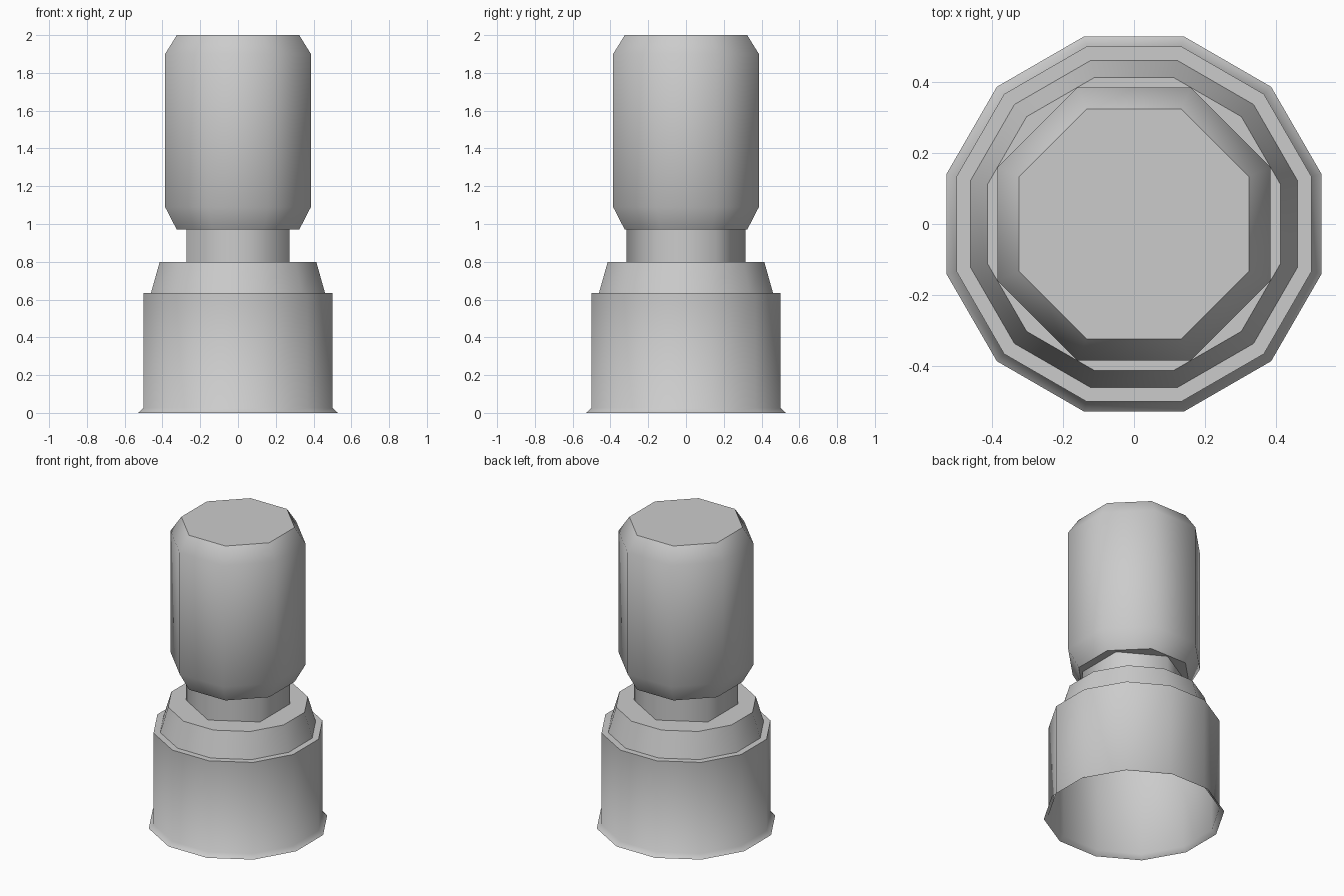
import bpy, bmesh
from math import pi, cos, sin, radians

if "Cube" in bpy.data.objects:
    bpy.data.objects.remove(bpy.data.objects["Cube"])


def turned(name, sides, profile, cap_bottom, cap_top, smooth_deg):
    """Low-poly turned part; profile is (flat-to-axis distance, z), flats face the axes."""
    bm = bmesh.new()
    rings = []
    for flat, z in profile:
        r = flat / cos(pi / sides)
        angles = [pi / sides + 2 * pi * i / sides for i in range(sides)]
        rings.append([bm.verts.new((r * cos(a), r * sin(a), z)) for a in angles])
    for low, high in zip(rings, rings[1:]):
        for i in range(sides):
            j = (i + 1) % sides
            bm.faces.new((low[i], low[j], high[j], high[i]))
    if cap_bottom:
        bm.faces.new(rings[0][::-1])
    if cap_top:
        bm.faces.new(rings[-1])
    for f in bm.faces:
        f.smooth = True
    mesh = bpy.data.meshes.new(name)
    bm.to_mesh(mesh)
    bm.free()
    mesh.set_sharp_from_angle(angle=radians(smooth_deg))
    obj = bpy.data.objects.new(name, mesh)
    bpy.context.collection.objects.link(obj)
    return obj


# Hollow base: flared foot, drum wall, shelf and tapered shoulder
turned("base", 12, [(0.529, 0), (0.501, 0.026), (0.501, 0.635),
                    (0.461, 0.635), (0.414, 0.80)], False, True, 55)

# Six-sided neck
turned("neck", 6, [(0.273, 0.80), (0.273, 0.97)], False, False, 65)

# Eight-sided head with chamfered ends
turned("head", 8, [(0.324, 0.97), (0.386, 1.09), (0.386, 1.90),
                   (0.324, 2.0)], True, True, 55)
